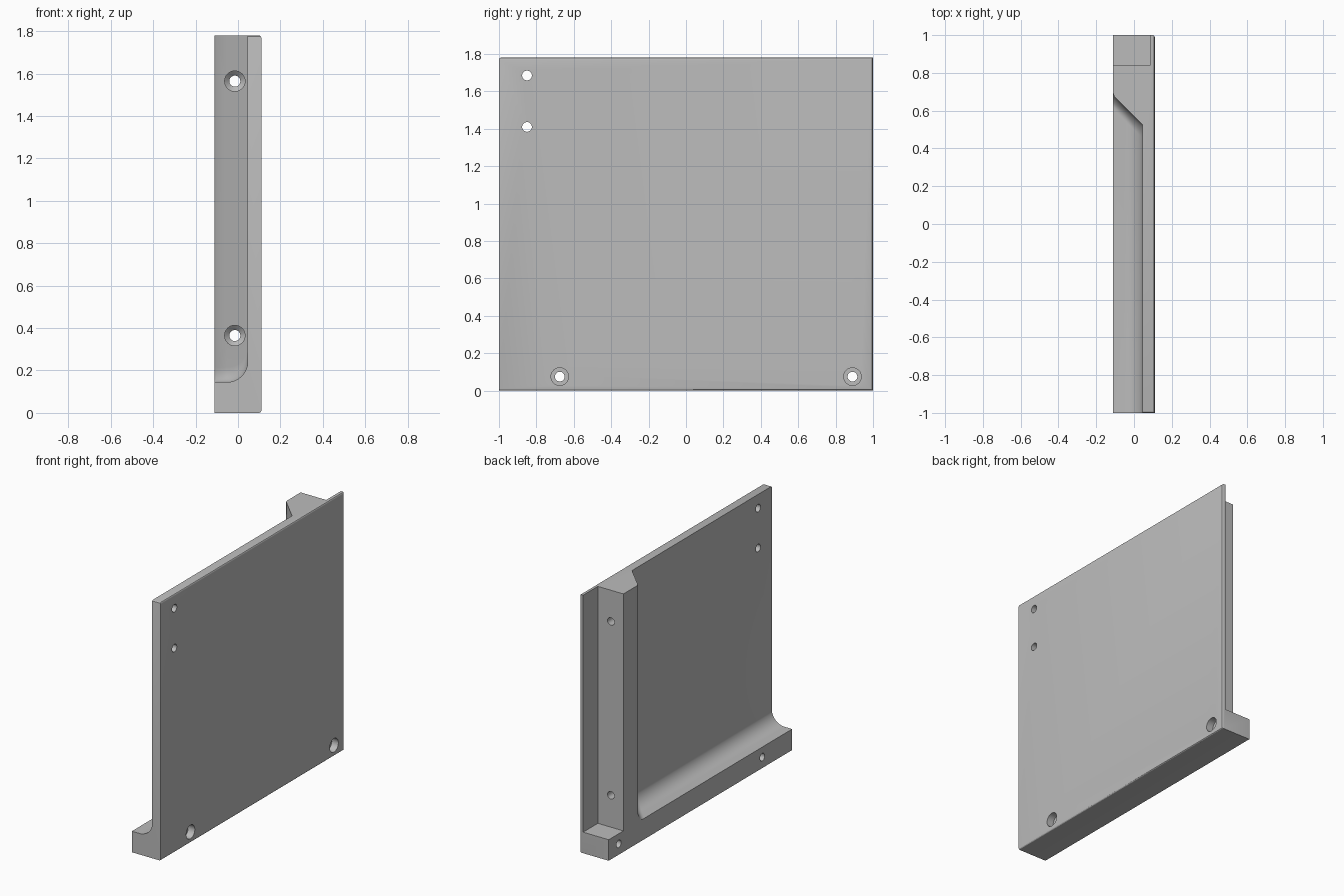
import bpy, bmesh, math

if "Cube" in bpy.data.objects:
    bpy.data.objects.remove(bpy.data.objects["Cube"])

grey = bpy.data.materials.new("light grey")
grey.diffuse_color = (0.5, 0.5, 0.5, 1)
grey.use_nodes = True
grey.node_tree.nodes["Principled BSDF"].inputs["Base Color"].default_value = grey.diffuse_color


def make_object(name, bm):
    bmesh.ops.recalc_face_normals(bm, faces=bm.faces)
    mesh = bpy.data.meshes.new(name)
    bm.to_mesh(mesh)
    bm.free()
    obj = bpy.data.objects.new(name, mesh)
    bpy.context.collection.objects.link(obj)
    return obj


def box(name, lo, hi):
    bm = bmesh.new()
    bmesh.ops.create_cube(bm, size=1)
    for v in bm.verts:
        v.co = [lo[i] + (v.co[i] + 0.5) * (hi[i] - lo[i]) for i in range(3)]
    return make_object(name, bm), (lo, hi)


def loft(name, rings):
    bm = bmesh.new()
    loops = [[bm.verts.new(p) for p in r] for r in rings]
    n = len(loops[0])
    for a, b in zip(loops, loops[1:]):
        for i in range(n):
            j = (i + 1) % n
            bm.faces.new((a[i], a[j], b[j], b[i]))
    bm.faces.new(loops[0])
    bm.faces.new(loops[-1])
    return make_object(name, bm)


def drill(name, axis, centre, steps):
    # stepped round cutter: steps are (position along axis, radius)
    rings = []
    for t, r in steps:
        ring = []
        for k in range(32):
            a = 2 * math.pi * k / 32
            u, w = centre[0] + r * math.cos(a), centre[1] + r * math.sin(a)
            ring.append((t, u, w) if axis == 'x' else (u, t, w))
        rings.append(ring)
    return loft(name, rings)


# Solid body with slightly rounded outer edges
body, _ = box("panel_with_rails", (-0.11, -1, 0), (0.11, 1, 1.78))
bm = bmesh.new()
bm.from_mesh(body.data)
edges = []
for e in bm.edges:
    m = (e.verts[0].co + e.verts[1].co) / 2
    outer = m.x > 0.1 and m.y > -0.9
    top_front = m.y < -0.9 and m.z > 1.7
    if outer or top_front:
        edges.append(e)
bmesh.ops.bevel(bm, geom=edges, offset=0.01, segments=3, profile=0.5, affect='EDGES')
bm.to_mesh(body.data)
bm.free()

cutters = []

# Large pocket: curved floor above the lower rail, sloped side on the rear rail
FACE = 0.045
sections = [(-0.2, 0.145, 0.69), (-0.11, 0.145, 0.69), (-0.105, 0.145, 0.675)]
for k in range(13):
    a = math.radians(80) * k / 12
    x = -0.052 + 0.098 * math.sin(a)
    sections.append((min(x, FACE), 0.243 - 0.098 * math.cos(a), 0.57 - (x + 0.0)))
rings = []
for x, z, y in sections:
    r = 0.07
    ring = [(x, -1.2, 2), (x, -1.2, z)]
    for k in range(9):
        a = math.pi / 2 * k / 8
        ring.append((x, y - r + r * math.sin(a), z + r - r * math.cos(a)))
    ring.append((x, y, 2))
    rings.append(ring)
cutters.append(loft("pocket_cutter", rings))

# Rear corner notch
cutters.append(box("notch_cutter", (-0.2, 0.84, 0.145), (0.085, 1.2, 2))[0])

# Plain holes through the panel
for z in (1.41, 1.685):
    cutters.append(drill("panel_hole_cutter", 'x', (-0.85, z), [(-0.3, 0.026), (0.3, 0.026)]))

# Counterbored holes through the lower rail
for y in (-0.675, 0.89):
    cutters.append(drill("lower_hole_cutter", 'x', (y, 0.075),
                         [(-0.3, 0.026), (0.06, 0.026), (0.0601, 0.047), (0.3, 0.047)]))

# Counterbored holes through the rear rail
for z in (0.365, 1.565):
    cutters.append(drill("rear_hole_cutter", 'y', (-0.015, z),
                         [(0.45, 0.048), (0.68, 0.048), (0.7, 0.026), (0.95, 0.026)]))

for c in cutters:
    mod = body.modifiers.new("cut", 'BOOLEAN')
    mod.operation = 'DIFFERENCE'
    mod.solver = 'EXACT'
    mod.object = c

# Apply the cuts and remove the cutters
deps = bpy.context.evaluated_depsgraph_get()
mesh = bpy.data.meshes.new_from_object(body.evaluated_get(deps))
body.modifiers.clear()
body.data = mesh
for c in cutters:
    bpy.data.objects.remove(c)

mesh.materials.clear()
mesh.materials.append(grey)
for p in mesh.polygons:
    p.material_index = 0
bpy.ops.object.select_all(action='DESELECT')
body.select_set(True)
bpy.context.view_layer.objects.active = body
bpy.ops.object.shade_smooth_by_angle(angle=math.radians(30))
